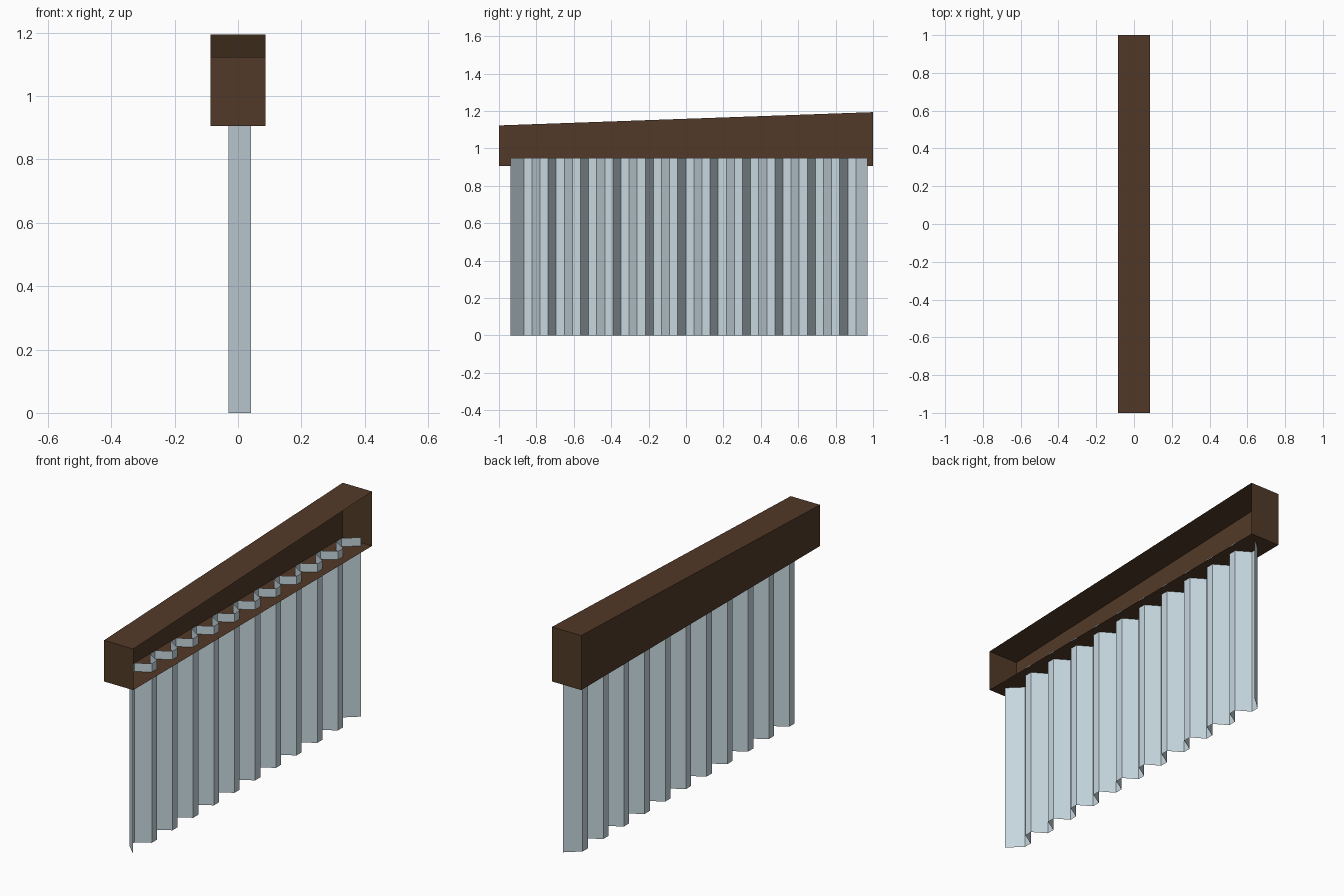
import bpy, bmesh

if "Cube" in bpy.data.objects:
    bpy.data.objects.remove(bpy.data.objects["Cube"])


def material(name, rgb):
    m = bpy.data.materials.new(name)
    m.diffuse_color = (*rgb, 1.0)
    m.use_nodes = True
    m.node_tree.nodes["Principled BSDF"].inputs["Base Color"].default_value = m.diffuse_color
    return m


def add_object(name, bm, mat):
    mesh = bpy.data.meshes.new(name)
    bm.to_mesh(mesh)
    bm.free()
    mesh.materials.append(mat)
    ob = bpy.data.objects.new(name, mesh)
    bpy.context.collection.objects.link(ob)
    return ob


wood = material("dark_brown_wood", (0.085, 0.042, 0.021))
cloth = material("pale_blue_grey", (0.57, 0.68, 0.74))

# Top box: thin-walled, open on the +x side, with a sloping top
HALF_W, BOTTOM, TOP_FRONT, TOP_BACK = 0.086, 0.905, 1.123, 1.194
bm = bmesh.new()
bmesh.ops.create_cube(bm, size=2.0)
bm.normal_update()
open_side = [f for f in bm.faces if f.normal.x > 0.9]
bmesh.ops.delete(bm, geom=open_side, context='FACES_ONLY')
for v in bm.verts:
    v.co.x *= HALF_W
    if v.co.z < 0:
        v.co.z = BOTTOM
    else:
        v.co.z = TOP_BACK if v.co.y > 0 else TOP_FRONT
add_object("curtain_box", bm, wood)

# Pleated curtain: trapezoid wave, extruded upwards
X_IN, X_OUT, HEIGHT = -0.03, 0.041, 0.95
Y_START, Y_FIRST, Y_END = -0.937, -0.867, 0.97
PERIODS = 10
STEP = 0.1732 / 4
profile = [(X_OUT, Y_START)]
for i in range(PERIODS):
    y = Y_FIRST + i * 4 * STEP
    profile += [(X_IN, y), (X_IN, y + STEP),
                (X_OUT, y + 2 * STEP), (X_OUT, y + 3 * STEP)]
y = Y_FIRST + PERIODS * 4 * STEP
profile += [(X_IN, y), (X_IN, y + STEP), (X_OUT, Y_END)]

bm = bmesh.new()
low = [bm.verts.new((x, y, 0)) for x, y in profile]
high = [bm.verts.new((x, y, HEIGHT)) for x, y in profile]
for i in range(len(profile) - 1):
    bm.faces.new((low[i], low[i + 1], high[i + 1], high[i]))
add_object("pleated_curtain", bm, cloth)
